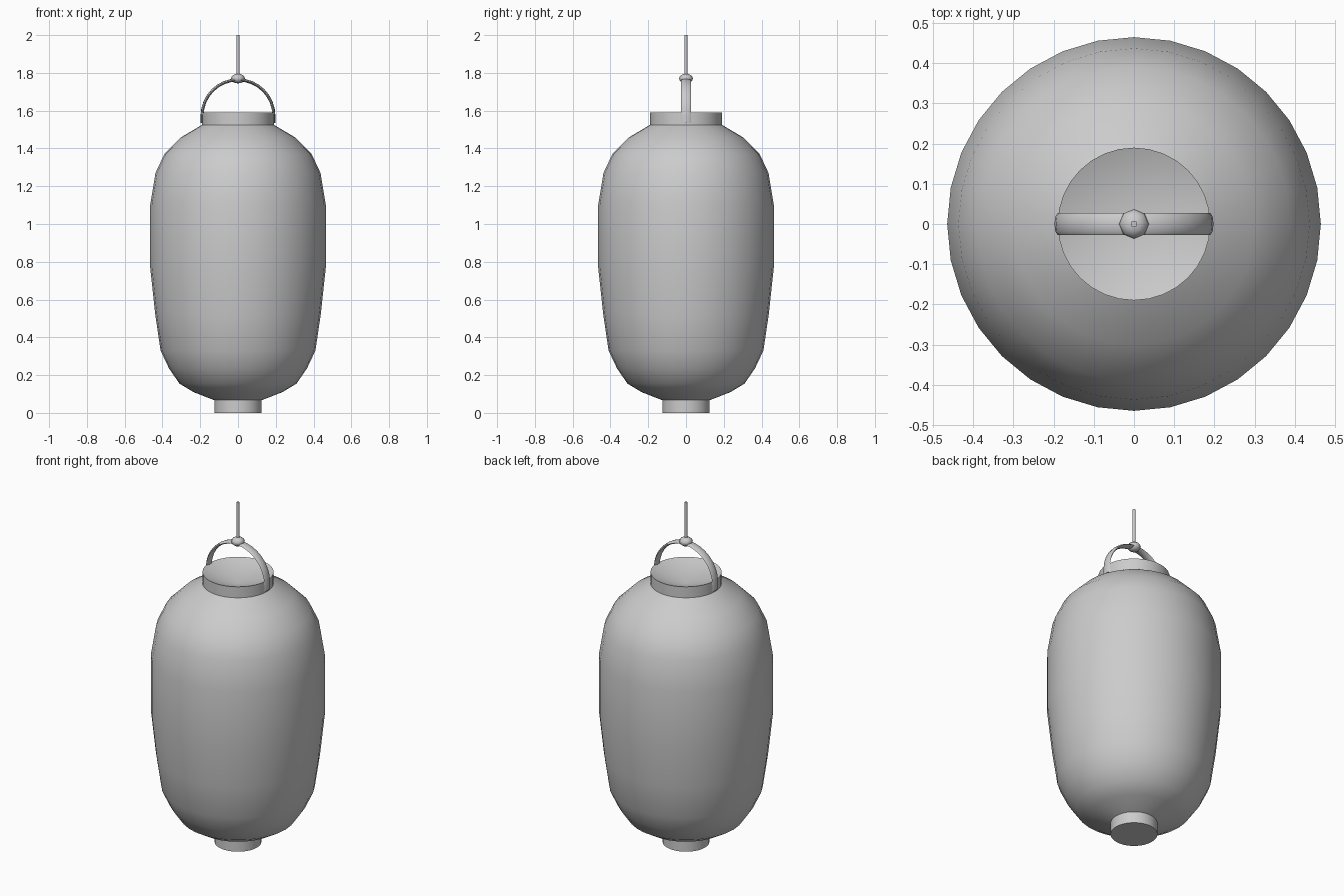
import bpy, bmesh
from math import sin, cos, pi, radians

if "Cube" in bpy.data.objects:
    bpy.data.objects.remove(bpy.data.objects["Cube"])


def finish(name, bm, angle=40):
    bmesh.ops.remove_doubles(bm, verts=bm.verts, dist=1e-5)
    bmesh.ops.recalc_face_normals(bm, faces=bm.faces)
    me = bpy.data.meshes.new(name)
    bm.to_mesh(me)
    bm.free()
    ob = bpy.data.objects.new(name, me)
    bpy.context.collection.objects.link(ob)
    bpy.ops.object.select_all(action='DESELECT')
    ob.select_set(True)
    bpy.context.view_layer.objects.active = ob
    bpy.ops.object.shade_smooth_by_angle(angle=radians(angle))
    return ob


def lathe(name, profile, sides, angle=40):
    """Spin a (radius, z) profile around the z axis."""
    bm = bmesh.new()
    verts = [bm.verts.new((r, 0, z)) for r, z in profile]
    edges = [bm.edges.new(pair) for pair in zip(verts, verts[1:])]
    bmesh.ops.spin(bm, geom=verts + edges, cent=(0, 0, 0), axis=(0, 0, 1),
                   angle=2 * pi, steps=sides)
    return finish(name, bm, angle)


# Paper shade
lathe("lantern_shade", [(0.12, 0.065), (0.235, 0.11), (0.31, 0.155), (0.365, 0.235),
                        (0.41, 0.33), (0.438, 0.52), (0.465, 0.77), (0.465, 1.10),
                        (0.437, 1.27), (0.39, 1.37), (0.30, 1.46), (0.19, 1.525)], 32, 50)

# Top collar with a dished top, and bottom collar
lathe("top_collar", [(0.19, 1.52), (0.19, 1.59), (0, 1.52)], 32)
lathe("bottom_collar", [(0.125, 0.08), (0.125, 0), (0, 0)], 32)

# Handle: flattened band swept over an arch
R, CZ, SEG, SIDES = 0.19, 1.573, 16, 8
path = [(R, 1.535, 0)]
path += [(R * cos(pi * i / SEG), CZ + R * sin(pi * i / SEG), pi * i / SEG)
         for i in range(SEG + 1)]
path += [(-R, 1.535, pi)]
bm = bmesh.new()
rings = []
for x, z, t in path:
    ring = []
    for k in range(SIDES):
        a = 2 * pi * k / SIDES
        d = 0.008 * cos(a)
        ring.append(bm.verts.new((x + d * cos(t), 0.027 * sin(a), z + d * sin(t))))
    rings.append(ring)
for r0, r1 in zip(rings, rings[1:]):
    for k in range(SIDES):
        j = (k + 1) % SIDES
        bm.faces.new((r0[k], r0[j], r1[j], r1[k]))
bm.faces.new(rings[0])
bm.faces.new(rings[-1])
finish("handle", bm, 60)

# Knob and hanging cord
lathe("knob", [(0.037 * sin(pi * i / 6), 1.77 - 0.026 * cos(pi * i / 6))
               for i in range(7)], 8, 60)
lathe("cord", [(0, 1.77), (0.008, 1.77), (0.008, 2.0), (0, 2.0)], 8, 50)
